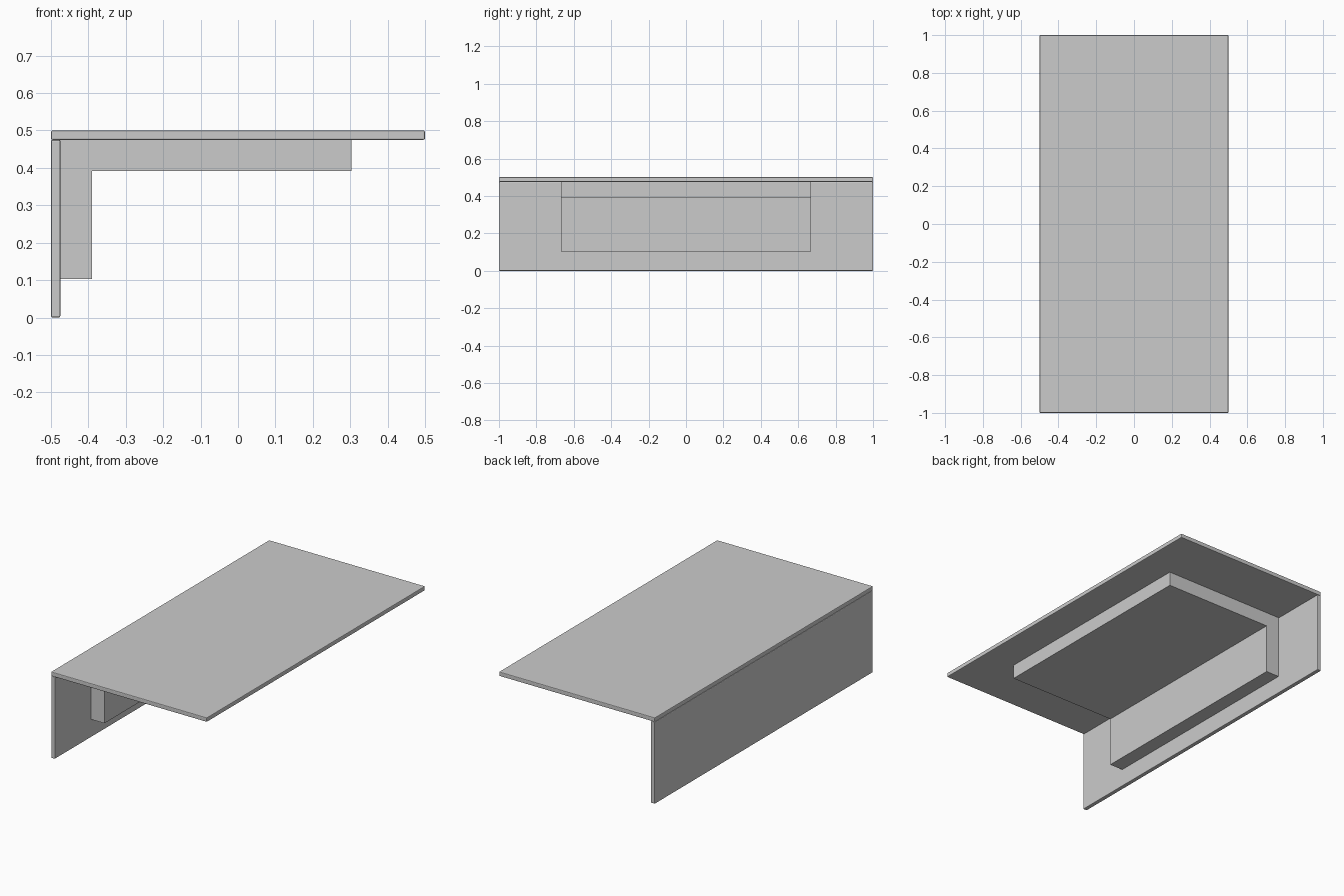
import bpy, bmesh
from mathutils import Matrix, Vector

if "Cube" in bpy.data.objects:
    bpy.data.objects.remove(bpy.data.objects["Cube"])


def make_object(name, bm):
    bmesh.ops.recalc_face_normals(bm, faces=bm.faces)
    mesh = bpy.data.meshes.new(name)
    bm.to_mesh(mesh)
    bm.free()
    ob = bpy.data.objects.new(name, mesh)
    bpy.context.collection.objects.link(ob)
    return ob


def panel(name, lo, hi):
    """Thin board between two corners with finely eased edges."""
    lo, hi = Vector(lo), Vector(hi)
    bm = bmesh.new()
    bmesh.ops.create_cube(bm, size=1, matrix=Matrix.Translation((lo + hi) / 2)
                          @ Matrix.Diagonal((hi - lo).to_4d()))
    ob = make_object(name, bm)
    bevel = ob.modifiers.new("eased_edges", 'BEVEL')
    bevel.width = 0.004
    bevel.segments = 2
    return ob


# Table top and the single upright panel under its left edge
panel("table_top", (-0.5, -1, 0.475), (0.5, 1, 0.5))
panel("upright_panel", (-0.5, -1, 0), (-0.475, 1, 0.475))

# Solid L-shaped bracket in the inner corner, extruded along y
profile = [(-0.475, 0.475), (-0.475, 0.103), (-0.39, 0.103),
           (-0.39, 0.392), (0.303, 0.392), (0.303, 0.475)]
bm = bmesh.new()
face = bm.faces.new([bm.verts.new((x, -0.667, z)) for x, z in profile])
result = bmesh.ops.extrude_face_region(bm, geom=[face], use_keep_orig=True)
moved = [g for g in result["geom"] if isinstance(g, bmesh.types.BMVert)]
bmesh.ops.translate(bm, verts=moved, vec=(0, 1.334, 0))
make_object("corner_bracket", bm)
